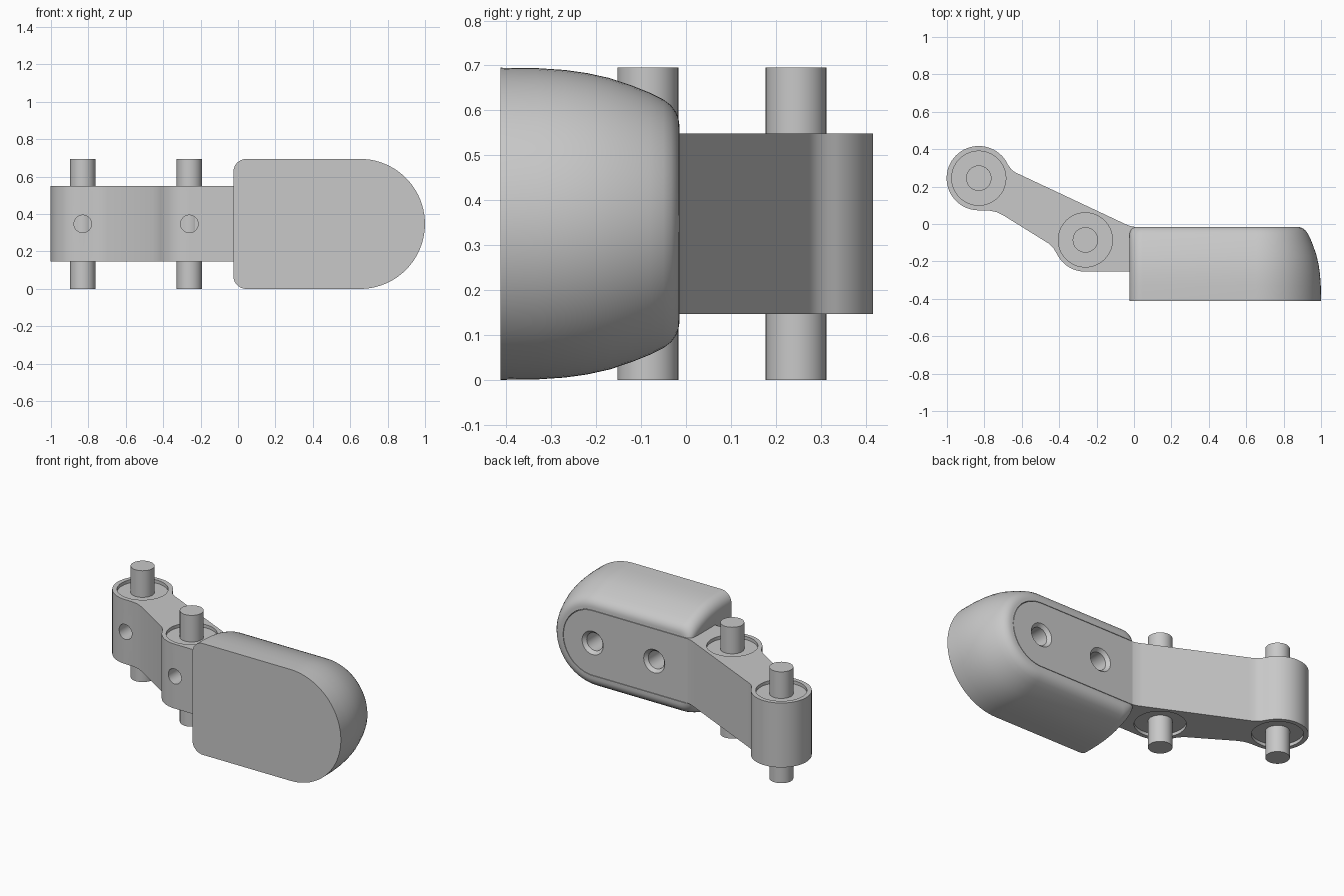
import bpy, bmesh
from math import sin, cos, pi, radians
from mathutils import Matrix

cube = bpy.data.objects.get("Cube")
if cube:
    bpy.data.objects.remove(cube)

grey = bpy.data.materials.new("plain grey")
grey.use_nodes = True
COLOUR = (0.58, 0.58, 0.58, 1)
grey.diffuse_color = COLOUR
grey.node_tree.nodes["Principled BSDF"].inputs["Base Color"].default_value = COLOUR

MID = 0.3475                      # mid height of everything
BOTTOM, TOP = 0.147, 0.549        # arm height range
BACK, INNER = -0.015, -0.255      # arm thickness inside the pad
PIVOTS = [(-0.83, 0.245), (-0.26, -0.085)]


def arc(cx, cy, r, a0, a1, n):
    return [(cx + r * cos(radians(a0 + (a1 - a0) * i / n)),
             cy + r * sin(radians(a0 + (a1 - a0) * i / n))) for i in range(n + 1)]


def loft(name, rings):
    """Skin a stack of equal-length rings and cap both ends."""
    bm = bmesh.new()
    loops = [[bm.verts.new(p) for p in ring] for ring in rings]
    n = len(loops[0])
    for a, b in zip(loops, loops[1:]):
        for i in range(n):
            j = (i + 1) % n
            bm.faces.new((a[i], a[j], b[j], b[i]))
    bm.faces.new(loops[0][::-1])
    bm.faces.new(loops[-1])
    bmesh.ops.recalc_face_normals(bm, faces=bm.faces)
    mesh = bpy.data.meshes.new(name)
    bm.to_mesh(mesh)
    bm.free()
    obj = bpy.data.objects.new(name, mesh)
    bpy.context.collection.objects.link(obj)
    mesh.materials.append(grey)
    return obj


def round_z(name, centre, steps, n=40):
    """Upright turned part from (radius, z) steps."""
    return loft(name, [[(x, y, z) for x, y in arc(*centre, r, 0, 360 - 360 / n, n - 1)]
                       for r, z in steps])


def round_y(name, x, steps, n=32):
    """Turned part along y from (radius, y) steps at mid height."""
    return loft(name, [[(px, y, pz) for px, pz in arc(x, MID, r, 0, 360 - 360 / n, n - 1)]
                       for r, y in steps])


def cut(target, cutters):
    for c in cutters:
        c.hide_render = True
        mod = target.modifiers.new("cut", 'BOOLEAN')
        mod.object, mod.operation, mod.solver = c, 'DIFFERENCE', 'EXACT'
        bpy.context.view_layer.objects.active = target
        bpy.ops.object.modifier_apply(modifier=mod.name)
        bpy.data.objects.remove(c)


def smooth(obj, angle=32):
    obj.data.shade_smooth()
    obj.data.set_sharp_from_angle(angle=radians(angle))


def slot(name, x0, r, y0, y1):
    """Plate with a square left end and a round right end."""
    outline = [(x0, MID + r), (x0, MID - r)] + arc(0.655, MID, r, -90, 90, 32)
    return loft(name, [[(x, y, z) for x, z in outline] for y in (y0, y1)])


# Bent arm with a round boss at each pivot
profile = (arc(*PIVOTS[0], 0.172, 270, 25, 40)
           + [(-0.657, 0.293), (-0.637, 0.277), (-0.605, 0.262),
              (-0.06, 0.006), (-0.03, -0.008), (0.0, BACK), (0.0, INNER)]
           + arc(*PIVOTS[1], 0.17, 270, 205, 12)
           + [(-0.43, -0.13), (-0.455, -0.105), (-0.70, 0.047), (-0.735, 0.064), (-0.775, 0.072)])
arm = loft("bent_arm", [[(x, y, z) for x, y in profile] for z in (BOTTOM, TOP)])

# Shallow recesses around the pins and set screw holes in the bosses
for px, py in PIVOTS:
    cut(arm, [round_z("recess_top", (px, py), [(0.145, TOP - 0.02), (0.145, TOP + 0.1)]),
              round_z("recess_bottom", (px, py), [(0.145, BOTTOM - 0.1), (0.145, BOTTOM + 0.02)]),
              round_y("screw_hole", px, [(0.047, py - 0.3), (0.047, py - 0.06)])])
smooth(arm)

# Pivot pins
for label, centre in zip(("outer", "inner"), PIVOTS):
    smooth(round_z(label + "_pivot_pin", centre, [(0.068, 0), (0.068, 2 * MID)], 32))

# Mounting plate with two countersunk holes
plate = slot("mounting_plate", 0.0, 0.201, INNER, BACK)
for x in (0.23, 0.655):
    cut(plate, [round_y("mount_hole", x, [(0.055, INNER - 0.05), (0.055, BACK - 0.02),
                                          (0.073, BACK), (0.073, BACK + 0.05)])])
smooth(plate)


# Pad with a flat front and domed back edges
def pad_ring(y, inset, left):
    r, x0 = MID - inset, -0.025 + left
    c = 0.07
    pts = (arc(0.652, MID, r, -90, 90, 40)
           + arc(x0 + c, MID + r - c, c, 90, 180, 10)
           + arc(x0 + c, MID - r + c, c, 180, 270, 10))
    return [(x, y, z) for x, z in pts]


PAD = [(-0.413, 0, 0), (-0.33, 0.001, 0), (-0.27, 0.005, 0), (-0.22, 0.012, 0),
       (-0.17, 0.023, 0), (-0.12, 0.040, 0), (-0.08, 0.056, 0), (-0.05, 0.071, 0.002),
       (-0.033, 0.084, 0.007), (-0.022, 0.099, 0.014), (-0.017, 0.112, 0.021), (BACK, 0.125, 0.03)]
pad = loft("finger_pad", [pad_ring(*row) for row in PAD])
cut(pad, [slot("plate_pocket", -0.1, 0.204, INNER - 0.002, 0.1)])
smooth(pad, 40)
